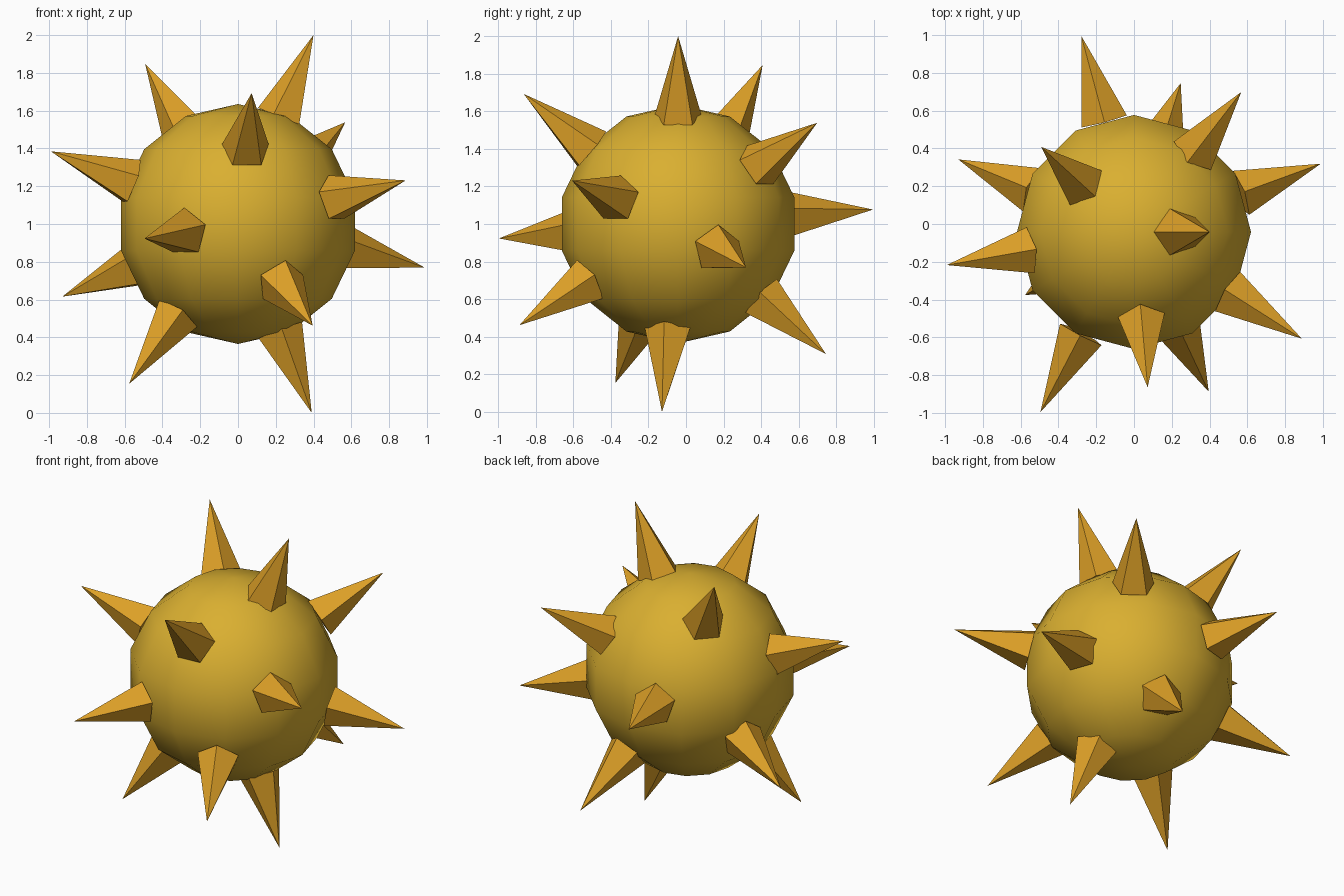
import bpy, bmesh, math
from mathutils import Matrix, Vector

cube = bpy.data.objects.get("Cube")
if cube:
    bpy.data.objects.remove(cube, do_unlink=True)

CENTRE = Vector((0, -0.042, 1.0))
BODY_RADIUS = 0.635
TIP_RADIUS = 1.077
BASE_DISTANCE = 0.61
SPIKE_RADIUS = 0.13
SPIKES = 14
GOLDEN_ANGLE = math.pi * (3 - math.sqrt(5))


def material(name, colour):
    mat = bpy.data.materials.new(name)
    mat.use_nodes = True
    mat.diffuse_color = colour
    mat.node_tree.nodes["Principled BSDF"].inputs["Base Color"].default_value = colour
    return mat


def add_object(name, bm, mat, smooth):
    mesh = bpy.data.meshes.new(name)
    for face in bm.faces:
        face.smooth = smooth
    bm.to_mesh(mesh)
    bm.free()
    mesh.materials.append(mat)
    obj = bpy.data.objects.new(name, mesh)
    bpy.context.collection.objects.link(obj)
    return obj


gold = material("gold", (0.70, 0.43, 0.03, 1))
amber = material("amber", (0.72, 0.35, 0.02, 1))

# Round body: a coarse, smooth-shaded sphere
bm = bmesh.new()
bmesh.ops.create_uvsphere(bm, u_segments=12, v_segments=7, radius=BODY_RADIUS)
body = add_object("body", bm, gold, True)
body.location = CENTRE

# Five-sided spikes spread evenly along a golden-angle spiral, from top to bottom
length = TIP_RADIUS - BASE_DISTANCE
for i in range(SPIKES):
    height = 1 - (2 * i + 1) / SPIKES
    ring = math.sqrt(1 - height * height)
    angle = i * GOLDEN_ANGLE
    direction = Vector((ring * math.cos(angle), ring * math.sin(angle), height))
    bm = bmesh.new()
    bmesh.ops.create_cone(bm, cap_ends=True, segments=5, radius1=SPIKE_RADIUS, radius2=0,
                          depth=length, matrix=Matrix.Translation((0, 0, length / 2)))
    bmesh.ops.remove_doubles(bm, verts=bm.verts, dist=0.0001)
    spike = add_object(f"spike_{i + 1}", bm, amber, False)
    spike.location = CENTRE + direction * BASE_DISTANCE
    spike.rotation_euler = direction.to_track_quat('Z', 'Y').to_euler()
